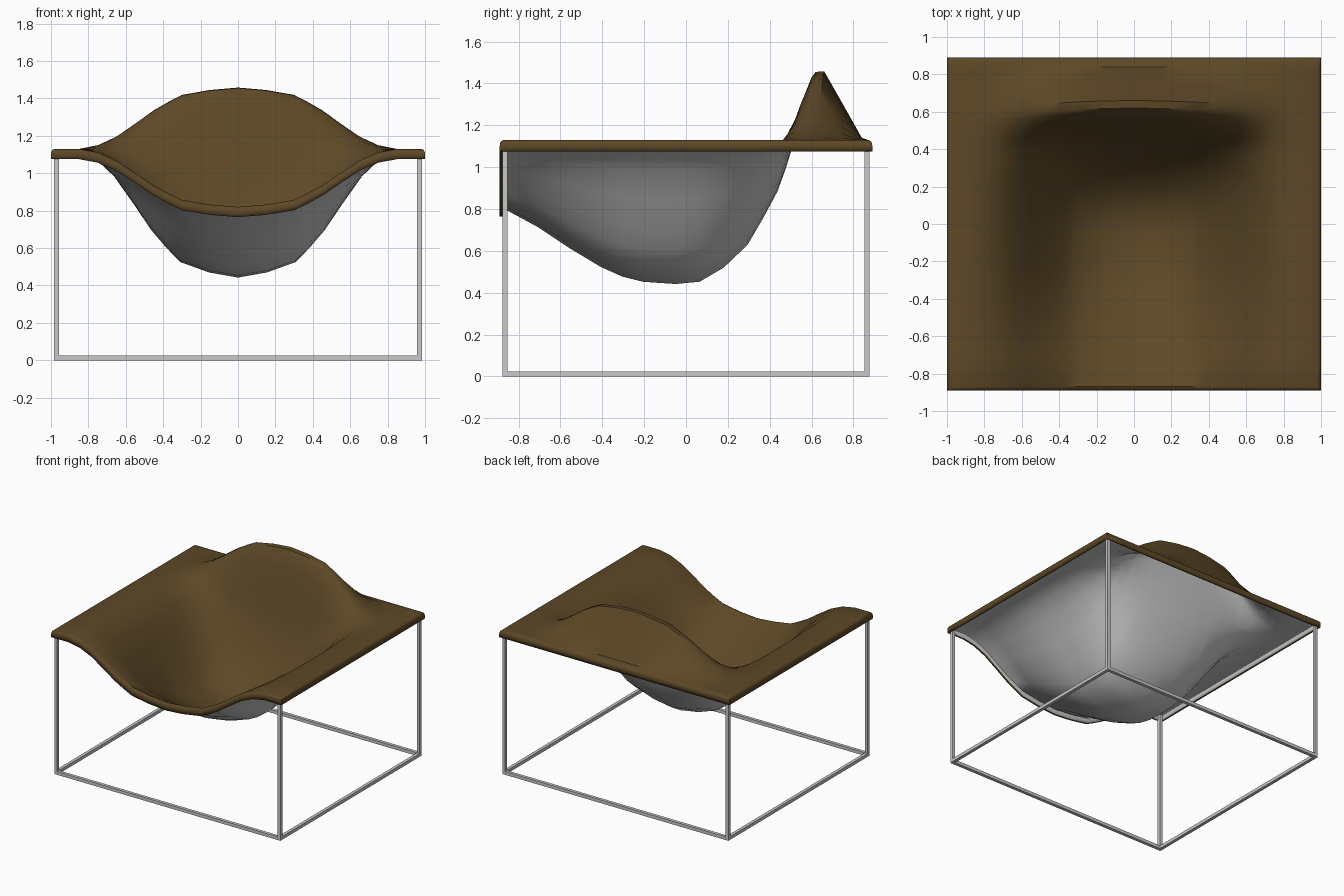
import bpy
import bmesh

default = bpy.data.objects.get("Cube")
if default:
    bpy.data.objects.remove(default, do_unlink=True)


def material(name, color):
    mat = bpy.data.materials.new(name)
    mat.use_nodes = True
    mat.diffuse_color = color
    bsdf = next(n for n in mat.node_tree.nodes if n.type == "BSDF_PRINCIPLED")
    bsdf.inputs["Base Color"].default_value = color
    return mat


brown = material("brown", (0.11, 0.065, 0.02, 1))
grey = material("light grey", (0.58, 0.58, 0.58, 1))

RIM_Z = 1.13
HALF_X, HALF_Y, LIP = 1.0, 0.89, 0.02

# Seat profile down the middle: (y, height relative to the rim)
PROFILE = [(-0.87, -0.31), (-0.7, -0.4), (-0.55, -0.5), (-0.4, -0.59),
           (-0.3, -0.635), (-0.2, -0.66), (-0.05, -0.67), (0.06, -0.66),
           (0.17, -0.595), (0.28, -0.49), (0.35, -0.37), (0.42, -0.24),
           (0.46, -0.13), (0.5, 0), (0.56, 0.2), (0.6, 0.3), (0.62, 0.325),
           (0.66, 0.328), (0.75, 0.17), (0.84, 0.01), (0.87, 0)]

# How strongly the profile applies from the middle to the side: (x, weight)
FALLOFF = [(0, 1), (0.15, 0.96), (0.3, 0.88), (0.37, 0.77), (0.45, 0.63),
           (0.55, 0.41), (0.65, 0.2), (0.75, 0.06), (0.85, 0), (0.98, 0)]
COLUMNS = [(-x, w) for x, w in reversed(FALLOFF[1:])] + FALLOFF

# Draped seat sheet, with the backrest wrapping slightly forward at its sides
bm = bmesh.new()
rows = []
for y, h in PROFILE:
    wrap = 0.12 * max(0, 1 - abs(y - 0.55) / 0.32)
    rows.append([bm.verts.new((x, y - wrap * min(abs(x), 0.6) ** 2, RIM_Z + h * w))
                 for x, w in COLUMNS])
for a, b in zip(rows, rows[1:]):
    for i in range(len(COLUMNS) - 1):
        bm.faces.new((a[i], a[i + 1], b[i + 1], b[i]))

# Rounded lip folded down all round the border
border = (rows[0] + [r[-1] for r in rows[1:-1]] + rows[-1][::-1]
          + [r[0] for r in rows[-2:0:-1]])
start = [v.co.copy() for v in border]
ring = border
for out, drop in [(0.012, 0.005), (0.018, 0.014), (LIP, 0.028), (LIP, 0.055)]:
    new = []
    for co in start:
        p = co.copy()
        for axis, half in ((0, HALF_X), (1, HALF_Y)):
            if abs(co[axis]) > half - LIP - 0.001:
                p[axis] += out if co[axis] > 0 else -out
        p.z -= drop
        new.append(bm.verts.new(p))
    for i in range(len(ring)):
        j = (i + 1) % len(ring)
        bm.faces.new((ring[j], ring[i], new[i], new[j]))
    ring = new

mesh = bpy.data.meshes.new("seat_shell")
bm.to_mesh(mesh)
bm.free()
seat = bpy.data.objects.new("seat_shell", mesh)
bpy.context.collection.objects.link(seat)
mesh.materials.append(brown)
mesh.materials.append(grey)
bpy.ops.object.select_all(action="DESELECT")
seat.select_set(True)
bpy.context.view_layer.objects.active = seat
bpy.ops.object.shade_smooth_by_angle(angle=0.7)

# Grey underside
solid = seat.modifiers.new("underside", "SOLIDIFY")
solid.thickness = 0.018
solid.offset = -1
solid.material_offset = 1


# Tube frame
def bar(name, low, high):
    bpy.ops.mesh.primitive_cube_add(
        size=1, location=[(a + b) / 2 for a, b in zip(low, high)])
    obj = bpy.context.object
    obj.name = name
    obj.scale = [b - a for a, b in zip(low, high)]
    obj.data.materials.append(grey)


T = 0.0125
FX, FY = 0.97, 0.865
for sx, side in ((1, "left"), (-1, "right")):
    x = sx * FX
    for sy, end in ((-1, "front"), (1, "back")):
        y = sy * FY
        bar(f"{end}_{side}_leg", (x - T, y - T, 0), (x + T, y + T, 1.115))
    bar(f"{side}_floor_rail", (x - T, T - FY, 0), (x + T, FY - T, 2 * T))
for sy, end in ((-1, "front"), (1, "back")):
    y = sy * FY
    bar(f"{end}_floor_rail", (T - FX, y - T, 0), (FX - T, y + T, 2 * T))
